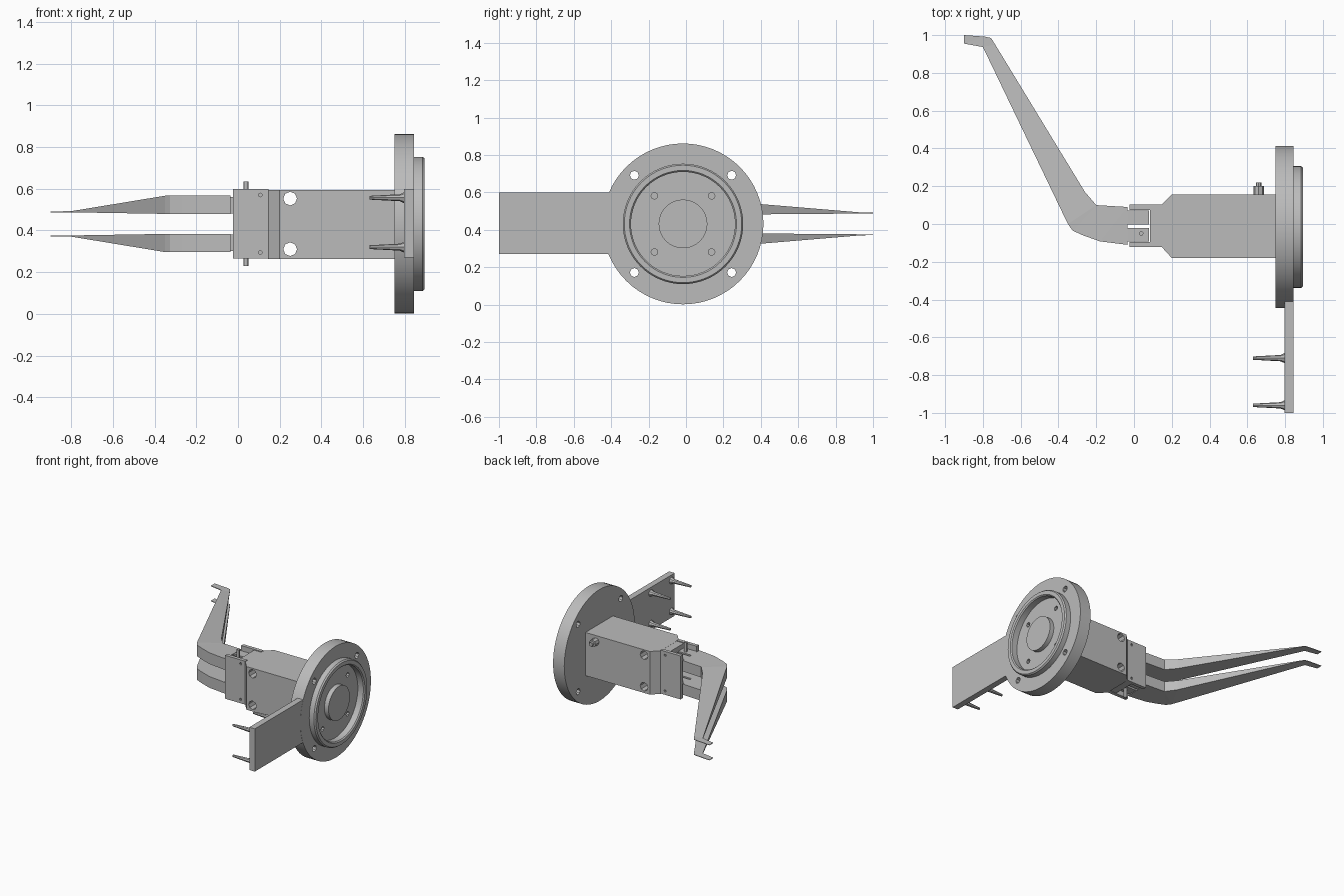
import bpy, bmesh, math
from mathutils import Vector, Matrix

cube = bpy.data.objects.get("Cube")
if cube:
    bpy.data.objects.remove(cube, do_unlink=True)

YC, ZC = -0.016, 0.4315      # flange axis

grey = bpy.data.materials.new("plain grey")
grey.use_nodes = True
COL = (0.5, 0.5, 0.5, 1)
grey.diffuse_color = COL
grey.node_tree.nodes["Principled BSDF"].inputs["Base Color"].default_value = COL


def finish(bm, name, smooth=False):
    bmesh.ops.recalc_face_normals(bm, faces=bm.faces)
    me = bpy.data.meshes.new(name)
    bm.to_mesh(me)
    bm.free()
    ob = bpy.data.objects.new(name, me)
    bpy.context.collection.objects.link(ob)
    me.materials.append(grey)
    if smooth:
        bpy.ops.object.select_all(action='DESELECT')
        ob.select_set(True)
        bpy.context.view_layer.objects.active = ob
        bpy.ops.object.shade_smooth_by_angle(angle=math.radians(30))
    return ob


def box(name, x, y, z):
    bm = bmesh.new()
    m = Matrix.Translation(((x[0]+x[1])/2, (y[0]+y[1])/2, (z[0]+z[1])/2))
    bmesh.ops.create_cube(bm, size=1, matrix=m @ Matrix.Diagonal((x[1]-x[0], y[1]-y[0], z[1]-z[0], 1)))
    return finish(bm, name)


def rod(name, a, b, r1, r2=None, seg=12):
    """Cylinder or cone from point a to point b."""
    a, b = Vector(a), Vector(b)
    rot = (b - a).to_track_quat('Z', 'Y').to_matrix().to_4x4()
    bm = bmesh.new()
    bmesh.ops.create_cone(bm, cap_ends=True, segments=seg, radius1=r1, radius2=r1 if r2 is None else r2,
                          depth=(b - a).length, matrix=Matrix.Translation((a + b) / 2) @ rot)
    return finish(bm, name, seg > 8)


def prism(name, outline, z0, z1):
    """Extrude an xy outline; z0 and z1 are functions of the outline point."""
    bm = bmesh.new()
    lo = [bm.verts.new((x, y, z0(x, y))) for x, y in outline]
    hi = [bm.verts.new((x, y, z1(x, y))) for x, y in outline]
    n = len(lo)
    bm.faces.new(lo[::-1])
    bm.faces.new(hi)
    for i in range(n):
        j = (i + 1) % n
        bm.faces.new((lo[i], lo[j], hi[j], hi[i]))
    bmesh.ops.triangulate(bm, faces=[f for f in bm.faces if len(f.verts) > 4])
    return finish(bm, name)


def drill(target, holes):
    """Cut (start, end, radius) holes and apply the cuts."""
    for a, b, r in holes:
        cutter = rod("hole_cutter", a, b, r, seg=8)
        mod = target.modifiers.new("hole", 'BOOLEAN')
        mod.operation, mod.solver, mod.object = 'DIFFERENCE', 'EXACT', cutter
        bpy.context.view_layer.objects.active = target
        bpy.ops.object.modifier_apply(modifier=mod.name)
        bpy.data.objects.remove(cutter, do_unlink=True)


# round flange with raised rim and centre boss, turned around the x axis
profile = [(0, .75), (.43, .75), (.43, .845), (.322, .845), (.322, .885), (.314, .895), (.286, .895),
           (.278, .887), (.278, .84), (.13, .84), (.13, .875), (0, .875)]
bm = bmesh.new()
pts = [bm.verts.new((x, YC, ZC + r)) for r, x in profile]
edges = [bm.edges.new(p) for p in zip(pts, pts[1:])]
bmesh.ops.spin(bm, geom=pts + edges, cent=(0, YC, ZC), axis=(1, 0, 0), angle=2 * math.pi, steps=64)
bmesh.ops.remove_doubles(bm, verts=bm.verts, dist=1e-4)
flange = finish(bm, "flange", True)
signs = [(sy, sz) for sy in (-1, 1) for sz in (-1, 1)]
drill(flange, [((.7, YC + s*.26, ZC + t*.26), (.95, YC + s*.26, ZC + t*.26), .024) for s, t in signs]
      + [((.80, YC + s*.153, ZC + t*.15), (.95, YC + s*.153, ZC + t*.15), .018) for s, t in signs])

# side plate with four tapered pegs
box("side_plate", (.797, .844), (-1, -.38), (.27, .60))
for y in (-.96, -.71):
    for z in (.32, .557):
        rod("peg", (.80, y, z), (.63, y, z), .018, .009, 8)
        rod("peg_collar", (.80, y, z), (.775, y, z), .028, .016, 8)

# main body, narrowing towards the bracket
body = prism("body", [(.76, -.18), (.76, .155), (.20, .155), (.145, .10), (.145, -.12), (.20, -.18)],
             lambda x, y: .262, lambda x, y: .595)
drill(body, [((.25, -.4, z), (.25, .4, z), .033) for z in (.31, .553)])
rod("body_bolt", (.66, .14, .55), (.66, .20, .55), .028, seg=8)
rod("body_bolt_tip", (.66, .19, .55), (.66, .22, .55), .015, seg=8)

# forked bracket
for name, y0, y1 in (("bracket_front", -.122, -.095), ("bracket_back", .075, .102)):
    cheek = box(name, (-.025, .146), (y0, y1), (.265, .60))
    drill(cheek, [((.107, y0 - .02, z), (.107, y1 + .02, z), .009) for z in (.295, .57)])
box("bracket_block", (.085, .15), (-.11, .09), (.268, .594))

# fingers: one outline, thinning towards the tip, mirrored below the axis
outline = [(-.035, -.11), (-.035, .09), (-.20, .10), (-.26, .17), (-.735, .95), (-.757, .985), (-.79, .992),
           (-.90, 1.0), (-.90, .955), (-.80, .937), (-.35, 0), (-.325, -.035), (-.27, -.06), (-.18, -.092)]


def inner(x, y):
    return .048 + .008 * max(0, y)


def outer(x, y):
    return .135 - .075 * min(1, max(0, y - .05) / .9)


for side, name in ((1, "upper"), (-1, "lower")):
    prism(name + "_finger", outline, lambda x, y: ZC + side * inner(x, y), lambda x, y: ZC + side * outer(x, y))
    # knuckle lugs reaching into the bracket
    zs = sorted((ZC + side * .05, ZC + side * .13))
    box(name + "_lug_front", (-.045, .08), (-.092, -.020), zs)
    box(name + "_lug_back", (-.045, .08), (-.002, .072), zs)
    # pivot pin standing out of the bracket
    rod(name + "_pivot_pin", (.038, -.05, ZC + side * .09), (.038, -.05, ZC + side * .203), .012)
